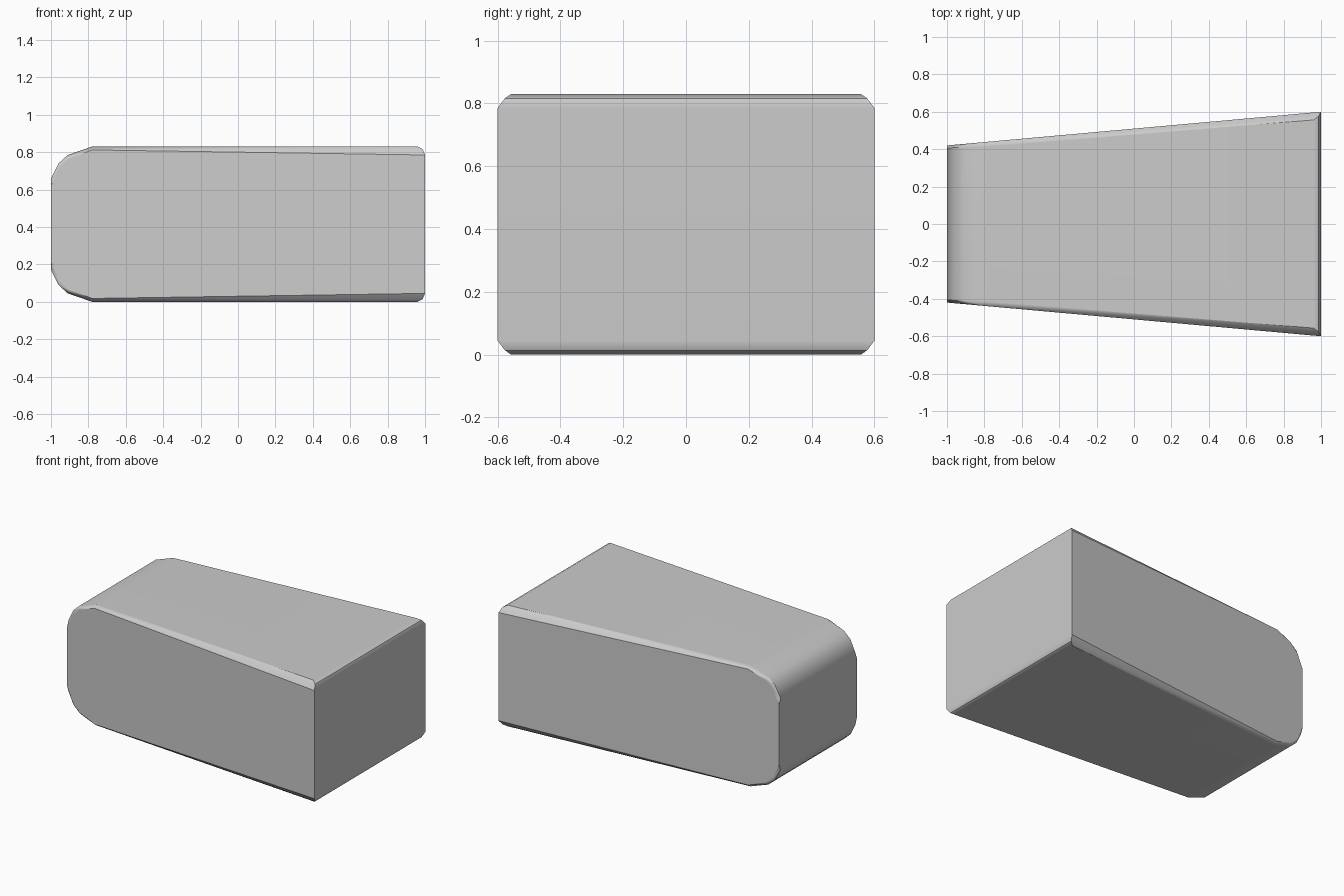
import bpy, bmesh, math

if "Cube" in bpy.data.objects:
    bpy.data.objects.remove(bpy.data.objects["Cube"])

H = 0.83

def half_width(x):
    return 0.51 + 0.09 * x

# lower half of the end-to-end profile: x, z, inset from the tapered side
rim = [(-1, 0.17, 0.015), (-0.96, 0.09, 0.015), (-0.91, 0.045, 0.018),
       (-0.78, 0, 0.025), (0.96, 0, 0.04), (0.987, 0.014, 0.022)]
# lower half of the flat side outline
side = [(-1, 0.21, 0), (-0.955, 0.115, 0), (-0.9, 0.065, 0),
        (-0.78, 0.018, 0), (1, 0.045, 0)]

# tapered block: mirror the points in y and z, then wrap them in a hull
bm = bmesh.new()
for x, z, inset in rim + side:
    for s in (-1, 1):
        for zz in (z, H - z):
            bm.verts.new((x, s * (half_width(x) - inset), zz))
res = bmesh.ops.convex_hull(bm, input=bm.verts[:])
loose = [v for v in bm.verts if not v.link_faces]
bmesh.ops.delete(bm, geom=loose, context='VERTS')
bmesh.ops.dissolve_limit(bm, angle_limit=math.radians(1),
                         verts=bm.verts[:], edges=bm.edges[:])
bmesh.ops.recalc_face_normals(bm, faces=bm.faces[:])

mesh = bpy.data.meshes.new("tapered_block")
bm.to_mesh(mesh)
bm.free()
block = bpy.data.objects.new("tapered_block", mesh)
bpy.context.collection.objects.link(block)

# soft bevels with broad faces kept flat
bpy.context.view_layer.objects.active = block
block.select_set(True)
bpy.ops.object.shade_smooth_by_angle(angle=math.radians(35))
wn = block.modifiers.new("face_weighted", 'WEIGHTED_NORMAL')
wn.keep_sharp = True
